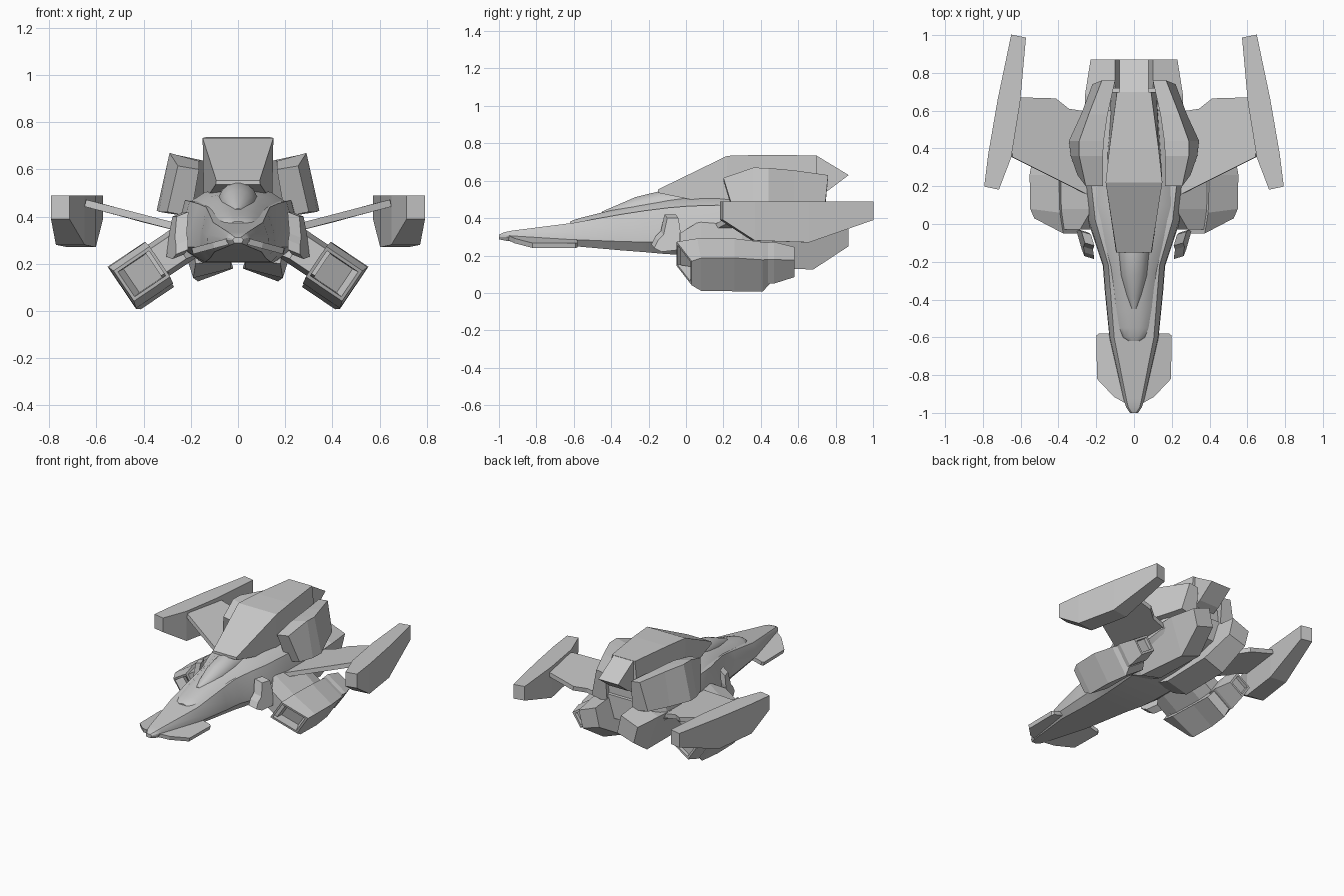
import bpy, bmesh, math

cube = bpy.data.objects.get("Cube")
if cube:
    bpy.data.objects.remove(cube, do_unlink=True)

grey = bpy.data.materials.new("hull grey")
grey.use_nodes = True
grey.diffuse_color = (0.58, 0.58, 0.58, 1)
grey.node_tree.nodes["Principled BSDF"].inputs["Base Color"].default_value = (0.58, 0.58, 0.58, 1)


def loft(name, rings, mirror=False, smooth=0, recess=()):
    """Skin closed rings in order; recess lists (end ring, inset, depth)."""
    bm = bmesh.new()
    rows = [[bm.verts.new(p) for p in r] for r in rings]
    n = len(rows[0])
    for a, b in zip(rows, rows[1:]):
        for i in range(n):
            j = (i + 1) % n
            bm.faces.new((a[i], a[j], b[j], b[i]))
    caps = {0: bm.faces.new(rows[0]), -1: bm.faces.new(rows[-1])}
    bmesh.ops.recalc_face_normals(bm, faces=bm.faces[:])
    for end, width, depth in recess:
        bmesh.ops.inset_region(bm, faces=[caps[end]], thickness=width)
        bmesh.ops.inset_region(bm, faces=[caps[end]], thickness=0.004, depth=-depth)
    mesh = bpy.data.meshes.new(name)
    bm.to_mesh(mesh)
    bm.free()
    mesh.materials.append(grey)
    ob = bpy.data.objects.new(name, mesh)
    bpy.context.collection.objects.link(ob)
    if mirror:
        ob.modifiers.new("Mirror", "MIRROR").use_mirror_merge = False
    if smooth:
        bpy.ops.object.select_all(action="DESELECT")
        ob.select_set(True)
        bpy.context.view_layer.objects.active = ob
        bpy.ops.object.shade_smooth_by_angle(angle=math.radians(smooth))


def section(y, half):
    """Symmetric ring from right-hand (x, z) points listed top to bottom."""
    return [(x, y, z) for x, z in half] + [(-x, y, z) for x, z in reversed(half)]


def slab(name, outline, offset, **kw):
    """Extrude a 3D outline along an offset vector."""
    loft(name, [outline, [tuple(a + b for a, b in zip(p, offset)) for p in outline]], **kw)


# Lower hull: y, top width, top z, widest width, widest z, belly width, belly z
hull = [(-1.0, .012, .312, .022, .30, .015, .287),
        (-.97, .03, .325, .042, .30, .03, .28),
        (-.93, .04, .333, .055, .297, .04, .275),
        (-.6, .105, .375, .13, .285, .10, .25),
        (-.35, .125, .42, .155, .275, .115, .228),
        (-.22, .135, .44, .165, .272, .125, .218),
        (-.1, .17, .455, .205, .27, .14, .207),
        (.02, .205, .465, .245, .27, .15, .205),
        (.2, .225, .47, .26, .28, .16, .21),
        (.58, .225, .47, .26, .33, .16, .24),
        (.72, .14, .46, .18, .36, .12, .30)]
loft("hull", [section(y, [(a, b), (c * .98, d + (b - d) * .4), (c, d), (e, f)])
              for y, a, b, c, d, e, f in hull], smooth=28)

# Raised deck behind the nose: y, half width, crown z, edge z
deck = [(-.62, .035, .38, .365), (-.60, .065, .39, .37), (-.55, .085, .405, .378), (-.45, .102, .43, .395),
        (-.25, .125, .475, .43), (-.1, .16, .50, .45), (.1, .20, .52, .465), (.6, .20, .52, .465)]
loft("deck", [section(y, [(w * .3, t), (w * .7, t - (t - e) * .3), (w, e), (w, e - .04)])
              for y, w, t, e in deck], smooth=40)

# Rounded canopy
canopy = [(-.45, .015, .435), (-.38, .045, .465), (-.27, .072, .513), (-.14, .085, .545), (.05, .085, .55)]
loft("canopy", [section(y, [(w * math.sin(math.radians(t)), z - w * (1 - math.cos(math.radians(t))))
                            for t in (8, 30, 52, 75, 105)]) for y, w, z in canopy], smooth=50)

# Dorsal housing and its tail block
loft("dorsal_housing", [section(y, [(w, t), (v, b)]) for y, w, t, v, b in
     [(-.15, .092, .553, .095, .535), (.22, .15, .733, .145, .46),
      (.4, .13, .738, .14, .46), (.70, .09, .735, .12, .46)]])
slab("tail_block", [(-.077, .66, .72), (-.077, .70, .733), (-.077, .87, .63),
                    (-.077, .75, .54), (-.077, .66, .50)], (.154, 0, 0))

# Upper shoulder pods
upper = [(.20, .26, [(.165, .60), (.255, .615), (.30, .42), (.20, .40)]),
         (.36, .36, [(.165, .635), (.29, .67), (.335, .42), (.21, .40)]),
         (.44, .44, [(.16, .64), (.29, .668), (.345, .425), (.20, .40)]),
         (.58, .58, [(.14, .635), (.24, .655), (.28, .42), (.15, .40)]),
         (.76, .74, [(.10, .62), (.17, .63), (.22, .43), (.10, .41)])]
loft("shoulder_pod", [[(x, y0 if i < 2 else y1, z) for i, (x, z) in enumerate(q)] for y0, y1, q in upper],
     mirror=True)

# Lower rear nacelles
lower = [(.18, [(.04, .36), (.20, .36), (.18, .20), (.03, .22)]),
         (.30, [(.07, .40), (.26, .36), (.19, .14), (.03, .18)]),
         (.68, [(.10, .44), (.26, .38), (.17, .125), (.02, .18)]),
         (.87, [(.10, .42), (.23, .37), (.20, .25), (.07, .29)])]
loft("rear_nacelle", [[(x, y, z) for x, z in q] for y, q in lower], mirror=True)

# Wings, rising outward
wing = [(.22, .14, .33), (.65, .355, .442), (.66, .66, .442), (.60, .67, .43),
        (.42, .665, .38), (.35, .61, .362), (.22, .59, .33)]
slab("wing", wing, (-.006, 0, .03), mirror=True)

# Wingtip pods, toed in toward the back: y, inner x, outer x, bottom z
tip = [(.19, .715, .793, .39), (.36, .65, .772, .28), (.65, .603, .722, .27), (.995, .572, .65, .39)]
loft("wingtip_pod", [[(a, y - .008, .49), (b, y + .008, .49), (b, y + .008, z), (a, y - .008, z)]
                     for y, a, b, z in tip], mirror=True)

# Engine pods: local axes lean outward and down
ANGLE = math.radians(34)


def leaning(y, a0, a1, b0, b1, sweep=0):
    """Rectangle around the engine axis: a runs to the hull, b runs upward; sweep sets the outer edge back."""
    c, s = math.cos(ANGLE), math.sin(ANGLE)
    return [(.41 - a * c + b * s, y + (sweep if a == a0 else 0), .165 + a * s + b * c)
            for a, b in ((a0, b0), (a1, b0), (a1, b1), (a0, b1))]


loft("engine_pod", [leaning(*r) for r in
     [(-.05, -.095, .09, -.085, .07, .08), (.06, -.104, .085, -.115, .095, .02),
      (.26, -.106, .08, -.117, .098), (.41, -.09, .08, -.13, .075), (.45, -.07, .08, -.09, .065)]],
     mirror=True, recess=[(0, .02, .06)])
loft("engine_exhaust", [leaning(*r) for r in
     [(.40, -.07, .085, -.085, .065), (.47, -.08, .09, -.085, .07), (.58, -.055, .07, -.06, .05)]],
     mirror=True, recess=[(-1, .02, .02)])
loft("engine_strut", [leaning(*r) for r in
     [(-.03, .06, .19, -.06, .06), (.08, .06, .28, -.08, .08),
      (.30, .06, .28, -.08, .08), (.40, .06, .26, -.05, .05)]], mirror=True)

# Side brackets beside the cockpit
bracket = [(-.10, .40), (-.04, .40), (-.03, .33), (-.04, .23), (-.13, .22), (-.17, .24), (-.15, .28), (-.12, .31)]
slab("side_bracket", [(.26 + .15 * (.40 - z) + .3 * (y + .1), y, z) for y, z in bracket],
     (-.05, -.015, .02), mirror=True)

# Drooping nose plates
plate = [(.02, -.96), (.10, -.915), (.19, -.82), (.193, -.59), (.18, -.58), (.05, -.58)]
slab("nose_plate", [(x, y, .292 - x * .27) for x, y in plate], (.006, 0, .026), mirror=True)
